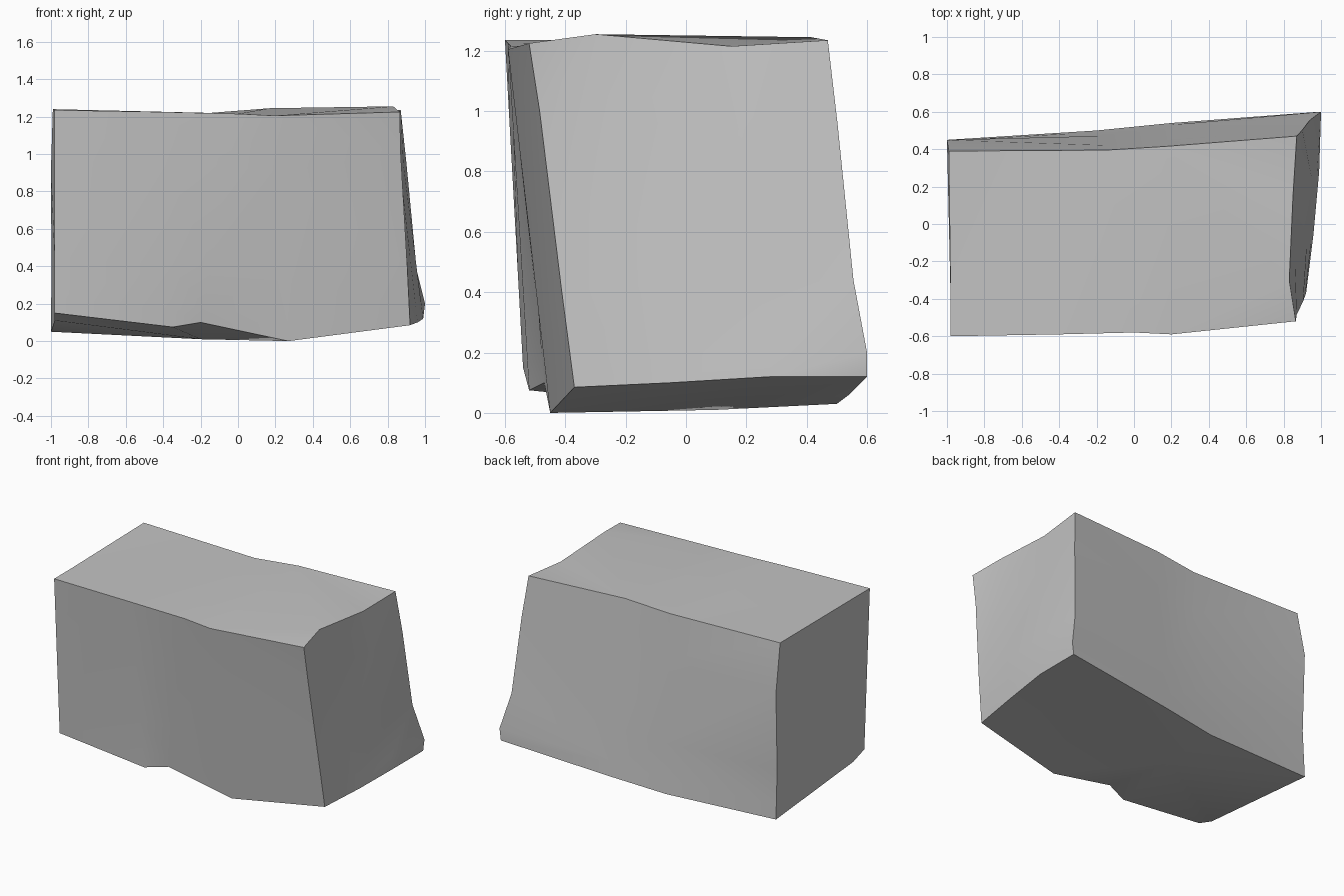
import bpy
import bmesh
from mathutils import Vector

# Remove the default object
default = bpy.data.objects.get("Cube")
if default:
    bpy.data.objects.remove(default, do_unlink=True)


def make_material(name, colour):
    mat = bpy.data.materials.new(name)
    mat.use_nodes = True
    mat.diffuse_color = colour
    mat.node_tree.nodes["Principled BSDF"].inputs["Base Color"].default_value = colour
    return mat


# Rim outlines, running front left, front right, back right, back left
top_rim = [
    (-.98, -.6, 1.235), (-.4, -.59, 1.225), (0, -.58, 1.215), (.2, -.59, 1.205),
    (.865, -.52, 1.225), (.83, -.3, 1.255), (.85, .15, 1.215), (.87, .47, 1.235),
    (.17, .415, 1.245), (-.15, .395, 1.22), (-.99, .39, 1.24), (-.98, -.42, 1.235),
]
bottom_rim = [
    (-.98, -.54, .15), (-.35, -.52, .075), (-.2, -.47, .1), (.27, -.45, 0),
    (.92, -.37, .085), (.96, -.05, .1), (.99, .28, .12), (.99, .6, .12),
    (.2, .54, .06), (-.2, .5, .03), (-1, .45, .05), (-.98, -.42, .11),
]
FRONT_RIGHT, BACK_RIGHT, BACK_LEFT = 4, 7, 10

# Levels between the rims: height fraction, and corners that are chipped or bulged
levels = [
    (.08, {BACK_RIGHT: (1, .6, .2)}),
    (.28, {BACK_RIGHT: (.94, .555, .44)}),
    (.75, {BACK_LEFT: (-1, .45, .92), FRONT_RIGHT: (.87, -.485, 1.0)}),
]


def blended_ring(fraction, chips):
    ring = [Vector(low).lerp(Vector(high), fraction)
            for low, high in zip(bottom_rim, top_rim)]
    for corner, position in chips.items():
        ring[corner] = Vector(position)
    return ring


def build_block(name, material):
    bm = bmesh.new()
    outlines = [bottom_rim] + [blended_ring(f, c) for f, c in levels] + [top_rim]
    rings = [[bm.verts.new(p) for p in outline] for outline in outlines]
    count = len(top_rim)

    # Side walls
    for lower, upper in zip(rings, rings[1:]):
        for i in range(count):
            j = (i + 1) % count
            bm.faces.new((lower[i], lower[j], upper[j], upper[i]))

    # Top surface
    bm.faces.new(rings[-1])

    # Underside, fanned around its low point
    low_point = bm.verts.new((-.2, .1, .01))
    for i in range(count):
        bm.faces.new((rings[0][(i + 1) % count], rings[0][i], low_point))

    bmesh.ops.triangulate(bm, faces=bm.faces[:], quad_method='BEAUTY', ngon_method='BEAUTY')
    bmesh.ops.recalc_face_normals(bm, faces=bm.faces[:])
    mesh = bpy.data.meshes.new(name)
    bm.to_mesh(mesh)
    bm.free()
    mesh.materials.append(material)
    block = bpy.data.objects.new(name, mesh)
    bpy.context.collection.objects.link(block)
    return block


stone_block = build_block("stone_block", make_material("stone_grey", (.55, .55, .55, 1)))

# Soft faces with crisp rims
bpy.ops.object.select_all(action='DESELECT')
stone_block.select_set(True)
bpy.context.view_layer.objects.active = stone_block
bpy.ops.object.shade_smooth_by_angle(angle=.7)
